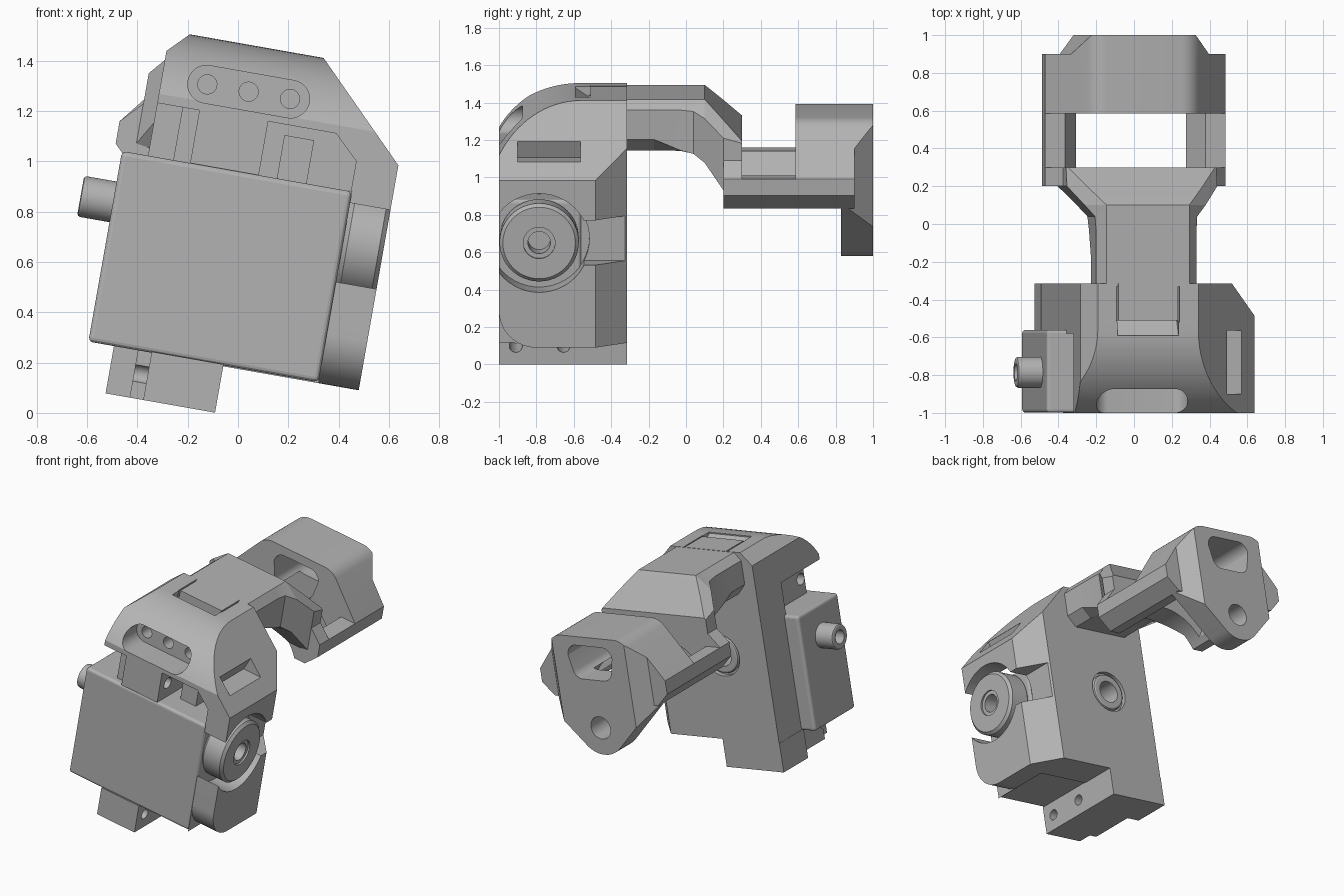
import bpy, bmesh, math
from mathutils import Matrix, Vector

if "Cube" in bpy.data.objects:
    bpy.data.objects.remove(bpy.data.objects["Cube"])

grey = bpy.data.materials.new("plain grey")
grey.use_nodes = True
grey.diffuse_color = (0.45, 0.45, 0.45, 1)
grey.node_tree.nodes["Principled BSDF"].inputs["Base Color"].default_value = grey.diffuse_color

PIVOT = (0, 0.74)        # long hinge axis: x, z
HORN = (-0.785, 0.74)    # side axle axis: y, z
parts = []


def finish(name, bm):
    bmesh.ops.recalc_face_normals(bm, faces=bm.faces)
    mesh = bpy.data.meshes.new(name)
    bm.to_mesh(mesh)
    bm.free()
    mesh.materials.append(grey)
    obj = bpy.data.objects.new(name, mesh)
    bpy.context.collection.objects.link(obj)
    return obj


def loft(name, rings):
    bm = bmesh.new()
    loops = [[bm.verts.new(p) for p in ring] for ring in rings]
    for a, b in zip(loops, loops[1:]):
        for i in range(len(a)):
            j = (i + 1) % len(a)
            bm.faces.new((a[i], a[j], b[j], b[i]))
    bm.faces.new(loops[0])
    bm.faces.new(loops[-1])
    return finish(name, bm)


def prism(name, pts, axis, lo, hi):
    """Extrude a 2D outline along the named axis."""
    place = {"x": lambda p, t: (t, p[0], p[1]),
             "y": lambda p, t: (p[0], t, p[1])}[axis]
    return loft(name, [[place(p, t) for p in pts] for t in (lo, hi)])


def arc(centre, r, start, end, n):
    angles = [math.radians(start + (end - start) * i / n) for i in range(n + 1)]
    return [(centre[0] + r * math.cos(a), centre[1] + r * math.sin(a)) for a in angles]


def cyl(name, centre, r, axis, lo, hi):
    return prism(name, arc(centre, r, 0, 360, 48)[:-1], axis, lo, hi)


def box(name, x, y, z):
    return prism(name, [(x[0], z[0]), (x[1], z[0]), (x[1], z[1]), (x[0], z[1])], "y", *y)


def mirrored(pts):
    """Close a right-hand outline with its mirror image."""
    return pts + [(-x, z) for x, z in reversed(pts)]


def apply(obj, mod):
    bpy.context.view_layer.objects.active = obj
    bpy.ops.object.modifier_apply(modifier=mod.name)


def cut(obj, *cutters):
    for c in cutters:
        mod = obj.modifiers.new("cut", "BOOLEAN")
        mod.operation, mod.solver, mod.object = "DIFFERENCE", "EXACT", c
        apply(obj, mod)
        bpy.data.objects.remove(c)
    return obj


def soften(obj, width, segments=3):
    mod = obj.modifiers.new("soften", "BEVEL")
    mod.width, mod.segments = width, segments
    mod.limit_method, mod.angle_limit = "ANGLE", math.radians(40)
    apply(obj, mod)
    return obj


def slice_off(obj, point, normal):
    bm = bmesh.new()
    bm.from_mesh(obj.data)
    bmesh.ops.bisect_plane(bm, geom=bm.verts[:] + bm.edges[:] + bm.faces[:], dist=1e-5,
                           plane_co=Vector(point), plane_no=Vector(normal), clear_outer=True)
    bmesh.ops.holes_fill(bm, edges=[e for e in bm.edges if e.is_boundary])
    bmesh.ops.recalc_face_normals(bm, faces=bm.faces)
    bm.to_mesh(obj.data)
    bm.free()


def keep(*objs):
    parts.extend(objs)


# Main shell with its hood and rounded front
shell = prism("shell", [(-.35, .172), (.637, .172), (.637, 1.08), (.27, 1.449),
                        (-.27, 1.449), (-.35, 1.368)], "y", -1, -.315)
slice_off(shell, (.637, -.485, 0), (.17, .147, 0))
cut(shell,
    prism("c", arc((-.56, .941), .508, 90, 150, 16) + [(-1.2, 1.195), (-1.2, 1.6), (-.56, 1.6)],
        "x", -1, 1),
    box("c", (-.6, .473), (-1.1, -.57), (.1, .945)),
    prism("c", [(.097, .9), (.469, .9), (.469, 1.067), (.371, 1.162), (.097, 1.162)],
        "y", -1.1, -.58),
    box("c", (-.5, -.248), (-1.1, -.58), (.9, 1.158)),
    box("c", (-.26, -.18), (-1.1, -.95), (.9, 1.158)),
    prism("c", arc((-.8, .372), .2, 180, 270, 20) + [(-.8, .1), (-1.1, .1), (-1.1, .372)],
        "x", .474, .8),
    cyl("c", HORN, .268, "x", .46, .8),
    box("c", (.5, .8), (-.7, -.2), (.62, .863)))

# Hood slot with three screw holes, top latch grooves and side window
hood_slot = arc((.17, 1.265), .075, -90, 90, 18) + arc((-.17, 1.265), .075, 90, 270, 18)
cut(shell, prism("c", hood_slot, "y", -1.1, -.82))
for x in (-.167, 0, .167):
    cut(shell, cyl("c", (x, 1.265), .038, "y", -.85, -.7))
cut(shell, prism("c", [(-.59, 1.5), (-.59, 1.44), (-.51, 1.385), (-.51, 1.5)], "x", -.165, .165))
for x in (-.165, .165):
    cut(shell, box("c", (x - .005, x + .005), (-.52, -.3), (1.4, 1.5)))
cut(shell, prism("c", [(.7, 1.165), (.42, 1.165), (.457, 1.26), (.7, 1.3)], "y", -.9, -.565))

# Rear hinge socket
cut(shell, cyl("c", PIVOT, .14, "y", -.345, -.2))
socket = soften(cyl("hinge_socket", PIVOT, .125, "y", -.36, -.317), .014, 2)
cut(socket, cyl("c", PIVOT, .075, "y", -.5, -.2))
cut(shell, cyl("c", PIVOT, .075, "y", -.5, -.2))

# Lower mounting foot, screw holes in foot and upper mount
foot = box("mounting_foot", (-.352, .09), (-1, -.315), (-.015, .18))
cut(foot, box("c", (-.5, -.255), (-1.1, -.58), (-.1, .3)),
    box("c", (-.26, -.2), (-1.1, -.9), (-.1, .3)))
for y in (-.91, -.655):
    cut(foot, cyl("c", (y, .085), .035, "x", -.5, .2))
    cut(shell, cyl("c", (y, 1.05), .038, "x", -.32, .2))

# Actuator case, its left bearing and post
case = soften(box("actuator_case", (-.455, .474), (-.999, -.56), (.176, .945)), .018)
bearing = soften(cyl("left_bearing", HORN, .082, "x", -.586, -.42), .012, 2)
cut(bearing, cyl("c", HORN, .045, "x", -.7, -.52))
post = box("case_post", (.17, .29), (-.85, -.72), (.93, 1.12))

# Right axle disc
horn = soften(cyl("axle_disc", HORN, .212, "x", .474, .637), .018, 1)
cut(horn, cyl("c", HORN, .085, "x", .625, .8), cyl("c", HORN, .06, "x", .5, .8))
keep(shell, socket, foot, case, bearing, post, horn)

# Neck: y, top half width, top z, side half width, shoulder z, side bottom z, underside z
sections = [(-.33, .222, 1.447, .27, 1.397, 1.237, 1.168),
            (-.17, .222, 1.447, .27, 1.397, 1.237, 1.168),
            (-.03, .222, 1.447, .27, 1.397, 1.178, 1.165),
            (.04, .222, 1.447, .275, 1.39, 1.16, 1.15),
            (.1, .222, 1.447, .325, 1.36, 1.12, 1.11),
            (.2, .311, 1.35, .404, 1.268, .985, .975),
            (.3, .395, 1.25, .404, 1.24, .98, .97)]
neck = loft("neck", [[(x, y, z) for x, z in mirrored([(a, zt), (s, zs), (s, zb), (s - .06, zk)])]
                     for y, a, zt, s, zs, zb, zk in sections])
cut(neck, cyl("c", PIVOT, .35, "y", -.5, .5))

# Yoke bridge and the two side arms, hollowed around the hinge axis
bridge = prism("yoke_bridge", mirrored([(.404, 1.146), (.485, 1.06), (.485, .97), (.4, .885)]),
               "y", .2, .3)
cut(bridge, cyl("c", PIVOT, .35, "y", 0, .5))
arms = prism("yoke_arms", mirrored([(.485, 1.06), (.485, .97), (.4, .885)]), "y", .3, .59)
cut(arms, cyl("c", PIVOT, .35, "y", 0, .9),
    prism("c", mirrored([(.377, 1.2), (.377, 1.06), (.295, .93), (.295, .8)]), "y", .29, .7))

# Rear head and bevelled back plate narrowing to a rounded hinge lug
roof = arc((.202, 1.224), .12, 90, 38.4, 6) + [(.485, 1.06), (.485, .97)]
head = prism("rear_head", mirrored(roof + [(.4, .885)]), "y", .585, .9)
cut(head, cyl("c", PIVOT, .35, "y", .5, .83))
plate = prism("back_plate", mirrored(roof + arc(PIVOT, .18, 315, 270, 8)[:-1]), "y", .83, 1)
for side in (-1, 1):
    slice_off(plate, (side * .37, .9, 0), (side * .1, .09, 0))


# Wide opening through the head, hinge hole in the plate
def opening():
    pts = arc((.1, 1.215), .07, 90, 0, 8) + arc((.08, 1.13), .07, -20, -90, 8)
    return prism("c", mirrored(pts), "y", .4, 1.2)


cut(head, opening())
cut(plate, opening(), cyl("c", PIVOT, .075, "y", .5, 1.2))
keep(neck, bridge, arms, head, plate)

# Lean the whole assembly and shade it
lean = Matrix.Rotation(math.radians(10), 4, "Y") @ Matrix.Translation((-.18, 0, 0))
bpy.ops.object.select_all(action="DESELECT")
for obj in parts:
    obj.data.transform(lean)
    obj.select_set(True)
bpy.context.view_layer.objects.active = shell
bpy.ops.object.shade_smooth_by_angle(angle=math.radians(12))
